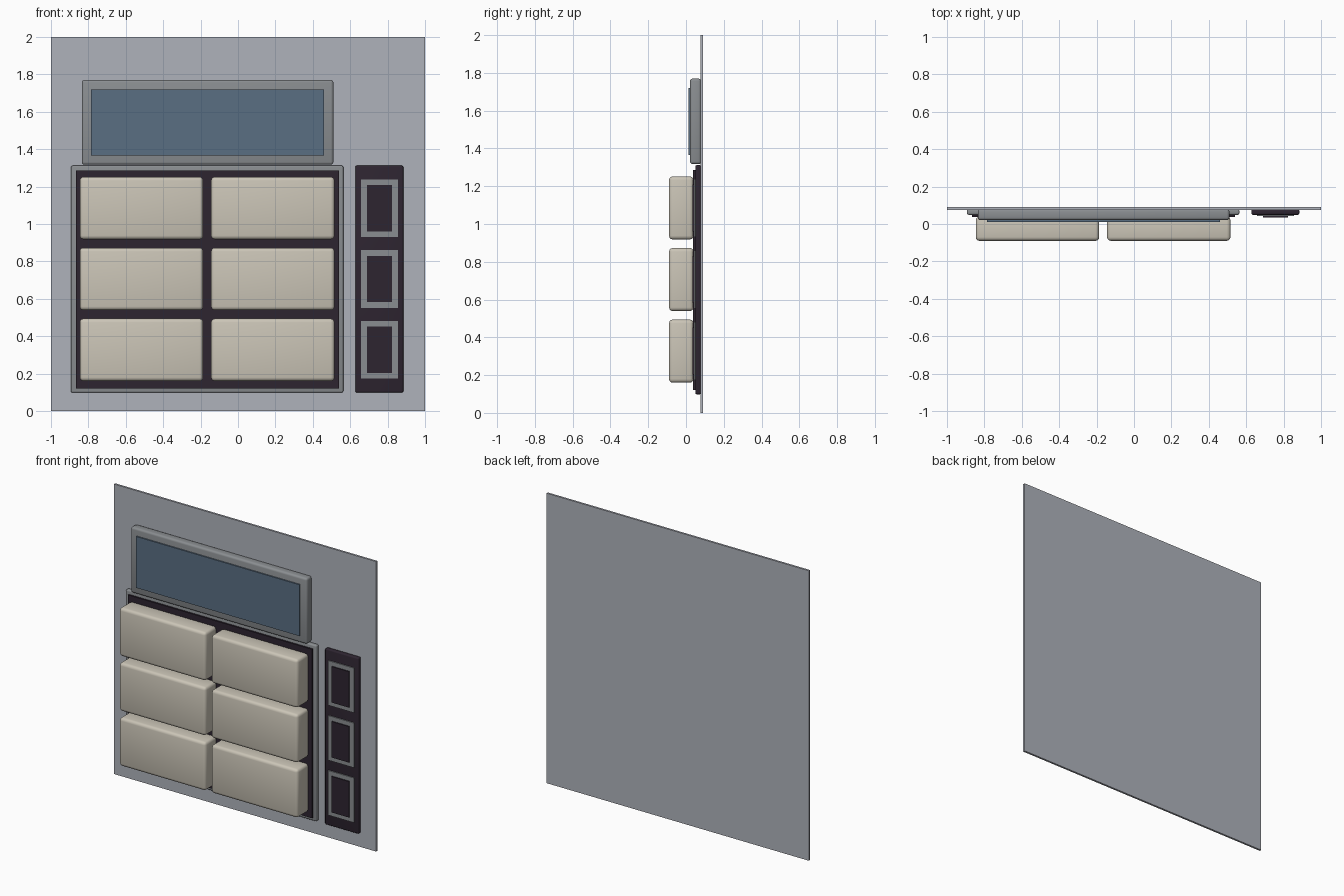
import bpy
import bmesh

if "Cube" in bpy.data.objects:
    bpy.data.objects.remove(bpy.data.objects["Cube"])


def material(name, colour):
    m = bpy.data.materials.new(name)
    m.diffuse_color = (*colour, 1)
    m.use_nodes = True
    m.node_tree.nodes["Principled BSDF"].inputs["Base Color"].default_value = m.diffuse_color
    return m


wall_grey = material("wall grey", (0.43, 0.45, 0.50))
frame_grey = material("frame grey", (0.255, 0.27, 0.283))
cream = material("key cream", (0.597, 0.558, 0.473))
dark = material("dark plum", (0.027, 0.018, 0.03))
blue = material("screen blue", (0.102, 0.156, 0.223))


def box(name, x, y, z, mat, bevel=0.0, segments=3):
    """Box spanning the given (min, max) ranges, with rounded edges if asked."""
    bm = bmesh.new()
    bmesh.ops.create_cube(bm, size=1)
    for v in bm.verts:
        v.co = [(lo + hi) / 2 + c * (hi - lo) for c, (lo, hi) in zip(v.co, (x, y, z))]
    if bevel:
        bmesh.ops.bevel(bm, geom=bm.edges[:], offset=bevel, segments=segments,
                        profile=0.5, affect='EDGES')
    mesh = bpy.data.meshes.new(name)
    bm.to_mesh(mesh)
    bm.free()
    mesh.materials.append(mat)
    ob = bpy.data.objects.new(name, mesh)
    bpy.context.collection.objects.link(ob)
    if bevel:
        bpy.ops.object.select_all(action='DESELECT')
        ob.select_set(True)
        bpy.context.view_layer.objects.active = ob
        bpy.ops.object.shade_smooth_by_angle(angle=0.7)
    return ob


BACK = 0.08  # parts sink slightly into the wall

# Backing plate
box("wall_plate", (-1, 1), (0.076, 0.09), (0, 2), wall_grey)

# Display
box("display_frame", (-0.835, 0.51), (0.021, BACK), (1.317, 1.77), frame_grey, 0.014)
box("display_screen", (-0.785, 0.46), (0.012, 0.0215), (1.366, 1.72), blue)

# Keypad tray
box("keypad_frame", (-0.893, 0.563), (0.049, BACK), (0.098, 1.312), frame_grey, 0.009)
box("keypad_bed", (-0.866, 0.539), (0.037, 0.06), (0.121, 1.286), dark)

# Keys and the narrow side buttons, three rows each
box("side_strip", (0.627, 0.884), (0.049, BACK), (0.098, 1.312), dark, 0.009)
for row in range(3):
    zc = 0.327 + row * 0.379
    for col in range(2):
        xc = -0.516 + col * 0.702
        box(f"key_{row}_{col}", (xc - 0.33, xc + 0.33), (-0.09, 0.04),
            (zc - 0.167, zc + 0.167), cream, 0.02)
    box(f"button_frame_{row}", (0.657, 0.856), (0.042, 0.06),
        (zc - 0.154, zc + 0.154), frame_grey)
    box(f"button_face_{row}", (0.689, 0.823), (0.034, 0.05),
        (zc - 0.124, zc + 0.124), dark)
